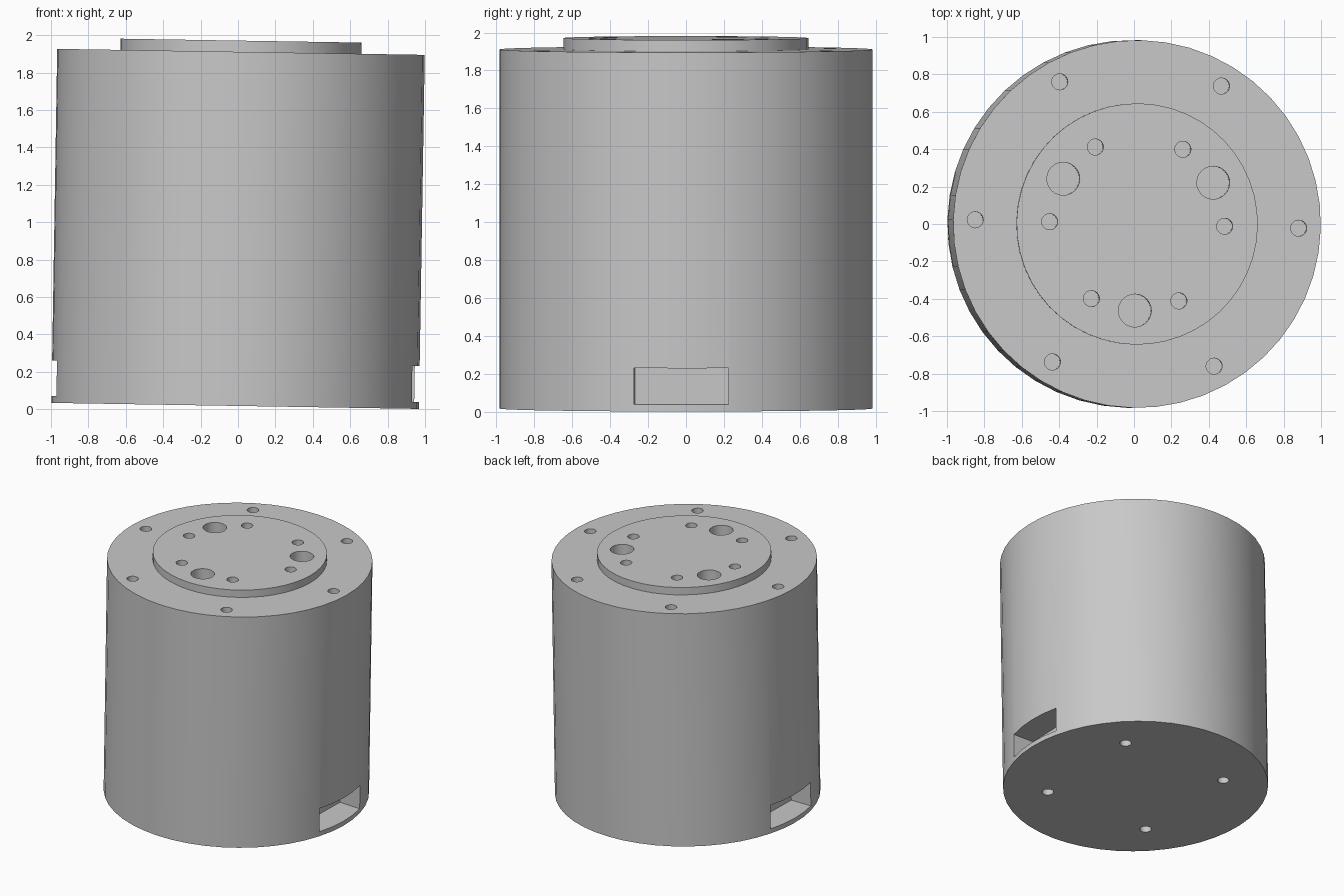
import bpy, bmesh
from math import radians, cos, sin, tau
from mathutils import Matrix, Vector

cube = bpy.data.objects.get("Cube")
if cube:
    bpy.data.objects.remove(cube, do_unlink=True)

BODY_R, BODY_H = 0.983, 1.893
FLANGE_R, TOP = 0.645, 1.953


def make_material(name, rgb):
    mat = bpy.data.materials.new(name)
    mat.use_nodes = True
    colour = (*rgb, 1)
    mat.diffuse_color = colour
    mat.node_tree.nodes["Principled BSDF"].inputs["Base Color"].default_value = colour
    return mat


def to_object(bm, name):
    bmesh.ops.recalc_face_normals(bm, faces=bm.faces)
    mesh = bpy.data.meshes.new(name)
    bm.to_mesh(mesh)
    bm.free()
    obj = bpy.data.objects.new(name, mesh)
    bpy.context.collection.objects.link(obj)
    return obj


def turned(profile, name, steps=48):
    """Stack of rings (radius, height), capped at both ends."""
    bm = bmesh.new()
    rings = [[bm.verts.new((r * cos(tau * i / steps), r * sin(tau * i / steps), z))
              for i in range(steps)] for r, z in profile]
    for low, high in zip(rings, rings[1:]):
        for i in range(steps):
            j = (i + 1) % steps
            bm.faces.new((low[i], low[j], high[j], high[i]))
    bm.faces.new(rings[0])
    bm.faces.new(rings[-1])
    return to_object(bm, name)


def ring_of_holes(bm, count, start, ring_r, hole_r, z0, z1):
    for k in range(count):
        a = radians(start) + tau * k / count
        spot = Vector((ring_r * cos(a), ring_r * sin(a), (z0 + z1) / 2))
        bmesh.ops.create_cone(bm, cap_ends=True, segments=24, radius1=hole_r,
                              radius2=hole_r, depth=z1 - z0,
                              matrix=Matrix.Translation(spot))


# Housing with raised output flange
housing = turned([(BODY_R, 0), (BODY_R, BODY_H), (FLANGE_R, BODY_H), (FLANGE_R, TOP)],
                 "housing")

# Holes: outer bolts, flange bolts, large pin holes, base bolts
cut = bmesh.new()
ring_of_holes(cut, 6, 0, 0.865, 0.043, BODY_H - 0.2, BODY_H + 0.1)
ring_of_holes(cut, 6, 0, 0.468, 0.043, TOP - 0.2, TOP + 0.1)
ring_of_holes(cut, 3, 30, 0.463, 0.088, TOP - 0.2, TOP + 0.1)
ring_of_holes(cut, 4, 45, 0.655, 0.043, -0.1, 0.2)

# Cable pockets on both sides
for side in (1, -1):
    bmesh.ops.create_cube(cut, size=1, matrix=Matrix.Translation((side * 0.97, 0, 0.1325))
                          @ Matrix.Diagonal((0.4, 0.5, 0.191, 1)))
cutter = to_object(cut, "hole_cutter")
cutter.hide_render = True

mod = housing.modifiers.new("holes", "BOOLEAN")
mod.operation = "DIFFERENCE"
mod.solver = "EXACT"
mod.object = cutter
bpy.ops.object.select_all(action="DESELECT")
bpy.context.view_layer.objects.active = housing
housing.select_set(True)
bpy.ops.object.modifier_apply(modifier=mod.name)
bpy.data.objects.remove(cutter, do_unlink=True)

# Finish: colour, shading and the slight lean of the axis
housing.data.materials.clear()
housing.data.materials.append(make_material("light_grey_metal", (0.58, 0.58, 0.58)))
bpy.ops.object.shade_smooth_by_angle(angle=radians(30))
housing.matrix_world = (Matrix.Translation((-0.015, 0, 0.018))
                        @ Matrix.Rotation(0.0163, 4, "Y")
                        @ Matrix.Rotation(radians(-1.5), 4, "Z"))
